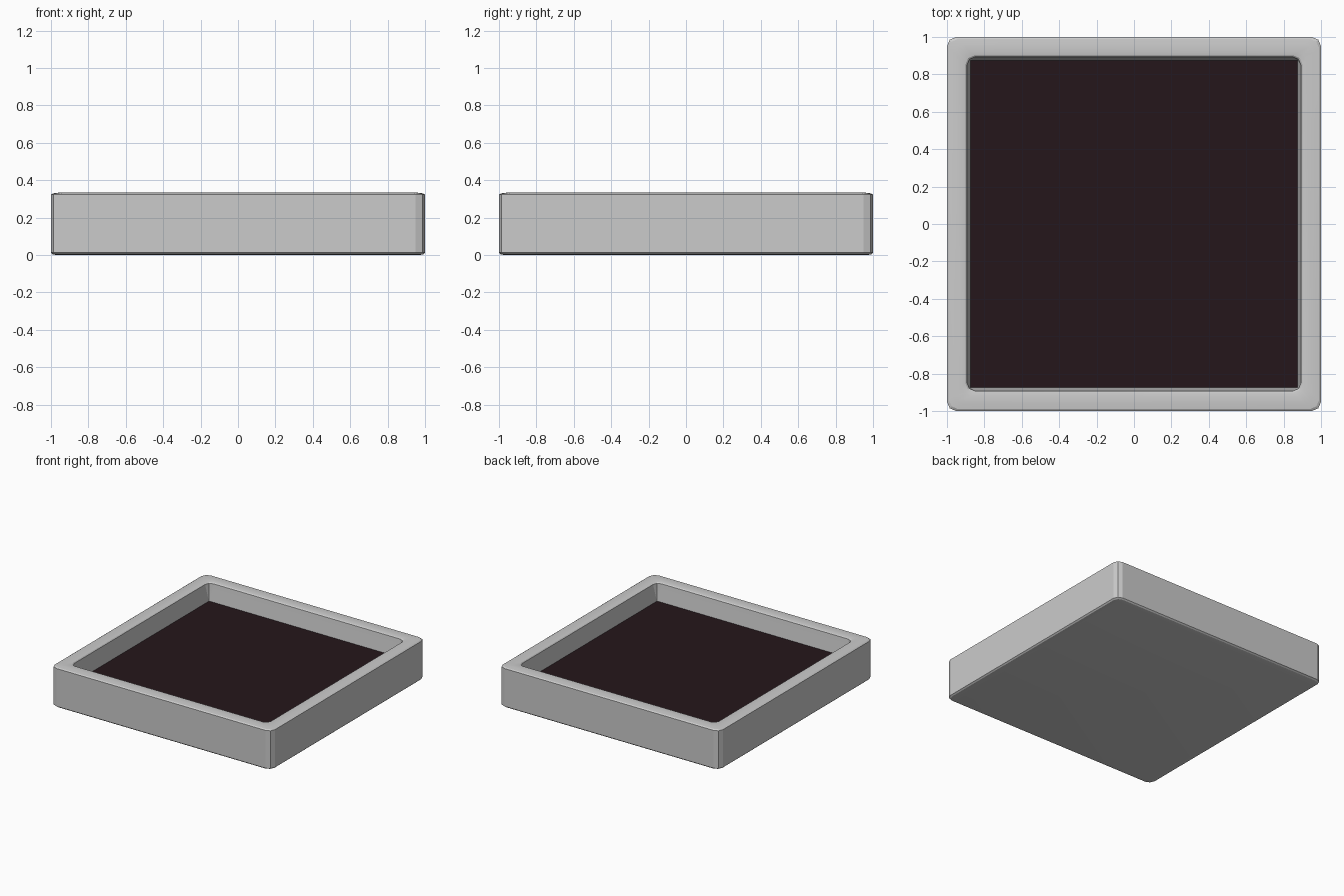
import bpy, bmesh

if "Cube" in bpy.data.objects:
    bpy.data.objects.remove(bpy.data.objects["Cube"])


def corner_ring(bm, half, r, z):
    """Rounded square loop with two-segment corners."""
    k = r * 0.293  # middle point of a quarter-circle corner
    pts = [(half, half - r), (half - k, half - k), (half - r, half)]
    ring = []
    for c, s in ((1, 0), (0, 1), (-1, 0), (0, -1)):
        ring += [bm.verts.new((x * c - y * s, x * s + y * c, z)) for x, y in pts]
    return ring


def finish(name, bm, color=None):
    bmesh.ops.recalc_face_normals(bm, faces=bm.faces)
    mesh = bpy.data.meshes.new(name)
    bm.to_mesh(mesh)
    bm.free()
    obj = bpy.data.objects.new(name, mesh)
    bpy.context.collection.objects.link(obj)
    if color:
        mat = bpy.data.materials.new(name + "_colour")
        mat.diffuse_color = color
        mat.use_nodes = True
        mat.node_tree.nodes["Principled BSDF"].inputs["Base Color"].default_value = mat.diffuse_color
        mesh.materials.append(mat)
    return obj


# Square tray: lofted from the underside, up the outside, over the rim, down inside
profile = [  # half width, corner radius, height
    (0.97, 0.04, 0.0), (0.99, 0.05, 0.003), (1.0, 0.05, 0.012),
    (1.0, 0.05, 0.322), (0.99, 0.05, 0.329), (0.96, 0.045, 0.333),
    (0.92, 0.045, 0.333), (0.90, 0.045, 0.329), (0.893, 0.045, 0.322),
    (0.876, 0.004, 0.18), (0.872, 0.003, 0.15),
]
bm = bmesh.new()
rings = [corner_ring(bm, *p) for p in profile]
for a, b in zip(rings, rings[1:]):
    for i in range(len(a)):
        j = (i + 1) % len(a)
        bm.faces.new((a[i], a[j], b[j], b[i]))
bm.faces.new(rings[0])
bm.faces.new(rings[-1])
tray = finish("tray", bm)
bpy.context.view_layer.objects.active = tray
tray.select_set(True)
bpy.ops.object.shade_smooth_by_angle(angle=0.35)

# Dark soil surface inside the tray
bm = bmesh.new()
bmesh.ops.create_grid(bm, x_segments=1, y_segments=1, size=0.875)
soil = finish("soil", bm, (0.018, 0.008, 0.011, 1))
soil.location.z = 0.18
